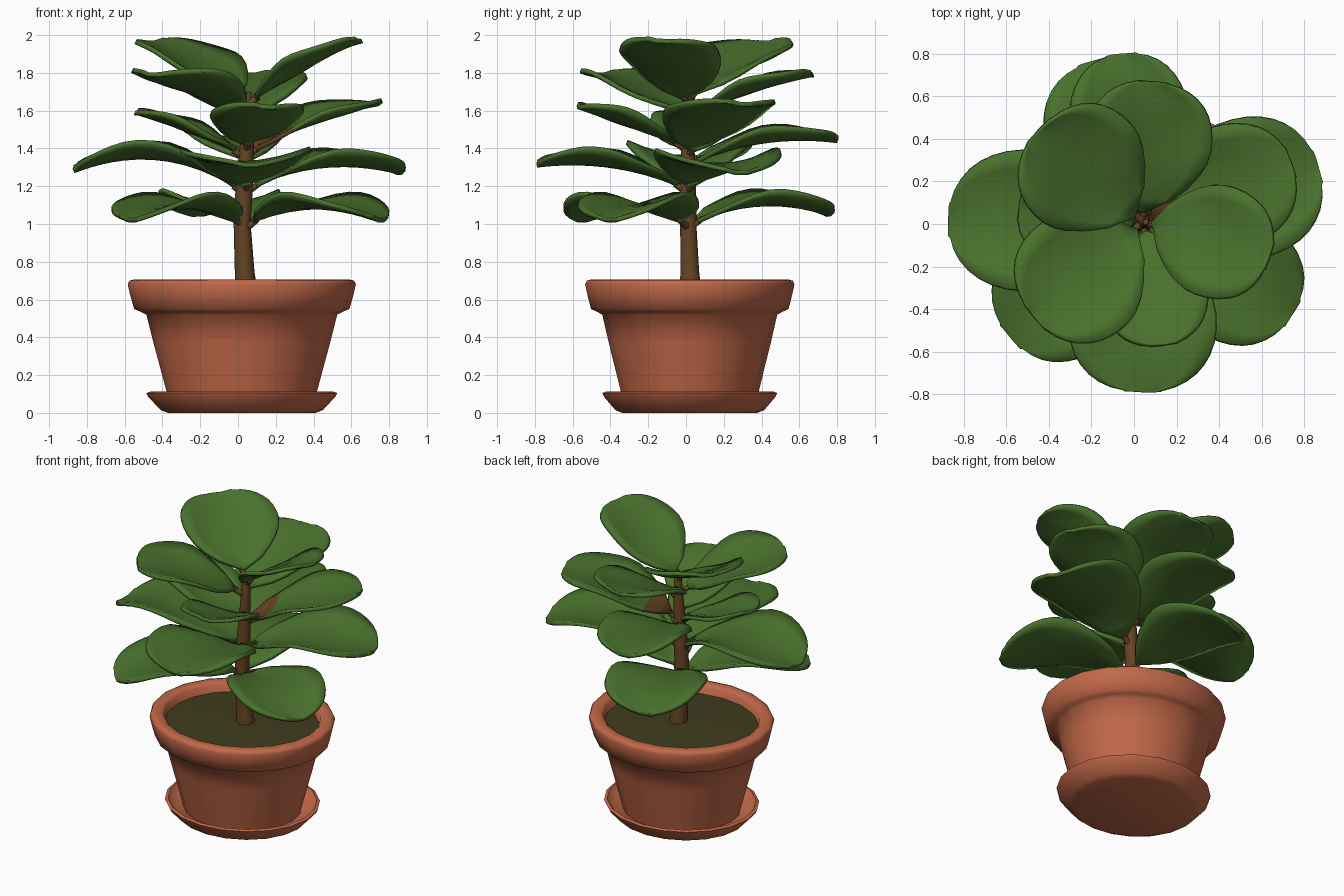
import bpy, bmesh, math
from mathutils import Vector

if "Cube" in bpy.data.objects:
    bpy.data.objects.remove(bpy.data.objects["Cube"])


def material(name, rgb):
    m = bpy.data.materials.new(name)
    m.diffuse_color = (*[(c / 255) ** 2.2 for c in rgb], 1)
    m.use_nodes = True
    m.node_tree.nodes["Principled BSDF"].inputs["Base Color"].default_value = m.diffuse_color
    return m


TERRACOTTA = material("terracotta", (192, 104, 74))
LEAF = material("leaf green", (75, 113, 49))
BARK = material("bark brown", (102, 70, 40))
SOIL = material("dark soil", (66, 62, 36))


def finish(name, bm, mats, angle):
    me = bpy.data.meshes.new(name)
    bm.to_mesh(me)
    bm.free()
    for m in mats:
        me.materials.append(m)
    ob = bpy.data.objects.new(name, me)
    bpy.context.collection.objects.link(ob)
    bpy.ops.object.select_all(action='DESELECT')
    ob.select_set(True)
    bpy.context.view_layer.objects.active = ob
    bpy.ops.object.shade_smooth_by_angle(angle=math.radians(angle))
    return ob


def loft(name, rings, mat, sides, squash=1.0, angle=65):
    """Rings of (cx, cy, z, radius) joined into a capped body."""
    bm = bmesh.new()
    loops = []
    for cx, cy, z, r in rings:
        loops.append([bm.verts.new((cx + r * math.cos(a), cy + r * squash * math.sin(a), z))
                      for a in (2 * math.pi * i / sides for i in range(sides))])
    for a, b in zip(loops, loops[1:]):
        for i in range(sides):
            j = (i + 1) % sides
            bm.faces.new((a[i], a[j], b[j], b[i]))
    bm.faces.new(loops[0])
    bm.faces.new(loops[-1])
    bmesh.ops.recalc_face_normals(bm, faces=bm.faces)
    return finish(name, bm, [mat], angle)


def turned(name, profile, mat, sides=20):
    return loft(name, [(.02, .02, z, r) for r, z in profile], mat, sides, .917)


# Pot, saucer and soil are slightly oval
turned("saucer", [(.39, 0), (.43, .015), (.495, .085), (.505, .105), (.485, .112), (.44, .06)], TERRACOTTA)
turned("pot", [(.38, .04), (.40, .12), (.47, .38), (.505, .52), (.535, .535), (.57, .55), (.59, .62),
               (.604, .68), (.595, .7), (.57, .706), (.53, .706), (.51, .69), (.495, .60)], TERRACOTTA)
turned("soil", [(.48, .58), (.507, .642), (.25, .652), (.05, .66)], SOIL)

# Trunk, gently bent and tapering
TRUNK = [(.045, .025, .62, .062), (.035, .02, .75, .052), (.022, .012, 1.0, .045),
         (.03, .01, 1.15, .046), (.04, .01, 1.3, .042), (.05, .01, 1.5, .032),
         (.055, .01, 1.62, .026), (.055, .01, 1.70, .014)]
loft("trunk", TRUNK, BARK, 10)


def stalk(name, start, end, radius=.018, sides=6):
    """Short tapering stalk between trunk and leaf."""
    bm = bmesh.new()
    d = end - start
    bmesh.ops.create_cone(bm, cap_ends=True, segments=sides, radius1=radius * 1.3,
                          radius2=radius * .8, depth=d.length)
    rot = d.to_track_quat('Z', 'Y')
    for v in bm.verts:
        v.co = rot @ v.co + (start + end) / 2
    finish(name, bm, [BARK], 65)


def half_width(u, peak=.58, blunt=2.3):
    """Leaf outline from 0 to 1: wedge at the stalk, full and blunt at the tip."""
    if u < peak:
        return math.sin(math.pi / 2 * u / peak) ** .72
    return max(1 - ((u - peak) / (1 - peak)) ** blunt, .03) ** (1 / blunt)


def leaf(name, base_z, tip, width, bow, cup, bark_base=False):
    """Broad leaf from its stalk to its tip, arched by bow, edges raised by cup."""
    root, tip = Vector((.042, .01, base_z)), Vector(tip)
    out = Vector((tip.x - root.x, tip.y - root.y, 0)).normalized()
    base = root + out * .05 + Vector((0, 0, .02))
    stalk(name + "_stalk", root - Vector((0, 0, .02)), base + out * .02)
    along = tip - base
    side = Vector((-along.y, along.x, 0)).normalized()
    up = along.cross(side).normalized()
    bm = bmesh.new()
    rows, n, m = [], 14, 8
    for i in range(n + 1):
        u = math.sin(math.pi / 2 * i / n)
        w = half_width(u) * width / 2 + .01
        row = []
        for j in range(m + 1):
            v = 2 * j / m - 1
            arch = bow * 4 * u * (1 - u)
            lift = cup * v * v * min(2 * w / width, 1)
            wave = .012 * math.sin(9 * u + 2.5 * v) * abs(v)
            row.append(bm.verts.new(base + along * u + side * v * w + up * (arch + lift + wave)))
        rows.append(row)
    for i in range(n):
        for j in range(m):
            f = bm.faces.new((rows[i][j], rows[i + 1][j], rows[i + 1][j + 1], rows[i][j + 1]))
            f.material_index = 1 if bark_base and i < 2 else 0
    # the underside shell uses the shifted slots, so it stays green
    ob = finish(name, bm, [LEAF, BARK, LEAF, LEAF], 60)
    s = ob.modifiers.new("thickness", 'SOLIDIFY')
    s.thickness, s.offset, s.material_offset = .024, 0, 2
    return ob


# Leaves from the crown down: base height, tip, width, bow, cup
LEAVES = [
    ("crown_leaf_left", 1.68, (-.45, .44, 1.96), .60, .00, .06),
    ("crown_leaf_right", 1.65, (.64, -.15, 1.97), .51, .02, .04),
    ("upper_leaf_front_left", 1.57, (-.47, -.44, 1.79), .60, .02, .06),
    ("upper_leaf_back", 1.57, (.09, .67, 1.79), .57, .02, .05),
    ("middle_leaf_right", 1.38, (.74, .29, 1.635), .56, .03, .05),
    ("middle_leaf_front", 1.41, (.14, -.57, 1.62), .47, .00, .05),
    ("middle_leaf_left", 1.37, (-.54, .08, 1.59), .46, .01, .04),
    ("middle_leaf_back", 1.32, (-.06, .80, 1.44), .54, .05, .06),
    ("lower_leaf_right", 1.19, (.865, .27, 1.27), .64, .07, .07),
    ("lower_leaf_left", 1.18, (-.87, .02, 1.28), .64, .11, .07),
    ("lower_leaf_front", 1.19, (.04, -.79, 1.31), .67, .05, .07),
    ("bottom_leaf_front_right", 1.00, (.745, -.42, 1.02), .58, .07, .06),
    ("bottom_leaf_front_left", 1.00, (-.58, -.53, 1.02), .60, .07, .06),
    ("bottom_leaf_back", 1.00, (-.19, .765, 1.05), .62, .07, .06),
]
for spec in LEAVES:
    leaf(*spec, bark_base=spec[0] == "middle_leaf_right")
